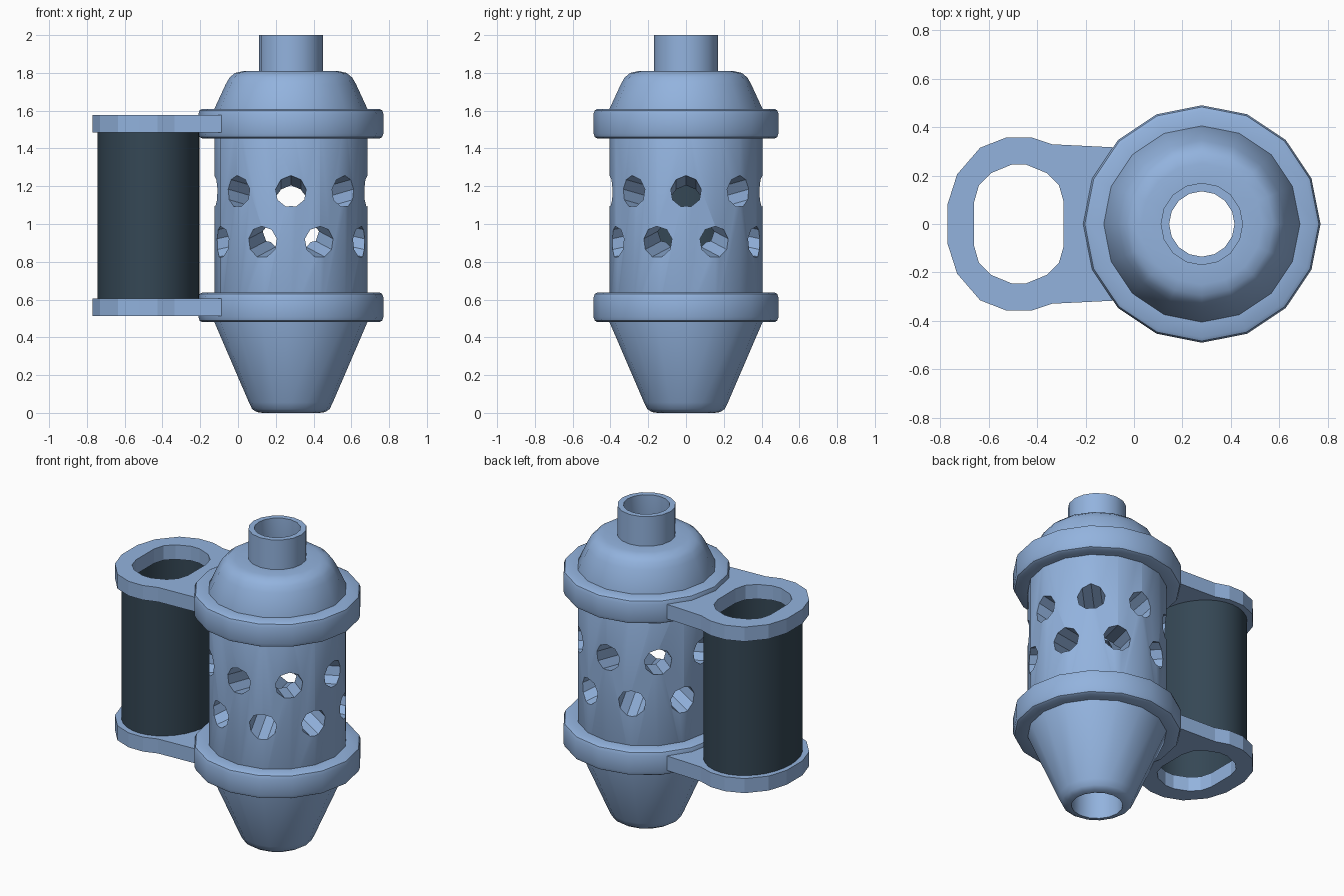
import bpy, bmesh
from math import cos, sin, pi, radians
from mathutils import Matrix, Vector

if "Cube" in bpy.data.objects:
    bpy.data.objects.remove(bpy.data.objects["Cube"])

BODY_X, GRIP_X, SIDES = 0.28, -0.475, 16


def material(name, rgb):
    mat = bpy.data.materials.new(name)
    mat.use_nodes = True
    mat.diffuse_color = (*rgb, 1)
    mat.node_tree.nodes["Principled BSDF"].inputs["Base Color"].default_value = (*rgb, 1)
    return mat


blue = material("steel blue", (0.29, 0.45, 0.73))
dark = material("dark slate", (0.035, 0.063, 0.09))


def finish(bm, name, mat):
    bmesh.ops.recalc_face_normals(bm, faces=bm.faces)
    mesh = bpy.data.meshes.new(name)
    bm.to_mesh(mesh)
    bm.free()
    mesh.materials.append(mat)
    obj = bpy.data.objects.new(name, mesh)
    bpy.context.collection.objects.link(obj)
    return obj


def activate(obj):
    bpy.ops.object.select_all(action="DESELECT")
    obj.select_set(True)
    bpy.context.view_layer.objects.active = obj


def smooth(obj):
    activate(obj)
    bpy.ops.object.shade_smooth_by_angle(angle=radians(32))


def loft(name, loops, mat):
    """Join closed loops of points into a ring-shaped solid."""
    bm = bmesh.new()
    rows = [[bm.verts.new(p) for p in loop] for loop in loops]
    for i, row in enumerate(rows):
        nxt = rows[(i + 1) % len(rows)]
        for j in range(len(row)):
            k = (j + 1) % len(row)
            bm.faces.new((row[j], row[k], nxt[k], nxt[j]))
    return finish(bm, name, mat)


def ellipse(x, rx, ry, z, n):
    return [(x + rx * cos(2 * pi * i / n), ry * sin(2 * pi * i / n), z) for i in range(n)]


def revolve(name, profile):
    return loft(name, [ellipse(BODY_X, r, r, z, SIDES) for r, z in profile], blue)


# Main body: cone, barrel, dome and neck around one bore
body = revolve("body", [
    (0.15, 0.0), (0.18, 0.004), (0.205, 0.02), (0.222, 0.055), (0.405, 0.48),
    (0.405, 1.61), (0.345, 1.74), (0.325, 1.775), (0.295, 1.8), (0.25, 1.81),
    (0.17, 1.81), (0.17, 2.0), (0.135, 2.0), (0.135, 1.75), (0.15, 1.7)])

# Two staggered rows of vent holes, both slanting towards the middle
bm = bmesh.new()
for z, phase, tilt in ((1.172, 0, 1), (0.905, pi / 8, -1)):
    for i in range(8):
        angle = -pi / 2 + phase + i * pi / 4
        place = (Matrix.Translation((BODY_X, 0, z)) @ Matrix.Rotation(angle, 4, "Z")
                 @ Matrix.Translation((0.4, 0, 0))
                 @ Matrix.Rotation(radians(-11.5 * tilt), 4, "Y")
                 @ Matrix.Rotation(-pi / 2, 4, "Y") @ Matrix.Translation((0, 0, 0.08)))
        # A corner of each nine-sided hole points up
        bmesh.ops.create_cone(bm, cap_ends=True, segments=9, radius1=0.082, radius2=0.082,
                              depth=0.44, matrix=place @ Matrix.Rotation(-pi / 2, 4, "Z"))
cutter = finish(bm, "vent_cutter", blue)
cutter.hide_render = True
mod = body.modifiers.new("vents", "BOOLEAN")
mod.operation, mod.solver, mod.use_self, mod.object = "DIFFERENCE", "EXACT", True, cutter
activate(body)
bpy.ops.object.modifier_apply(modifier=mod.name)
bpy.data.objects.remove(cutter)
smooth(body)

# Collars and grip brackets, top and bottom
outer = [(0.295, 0.08), (0.255, 0.205), (0.16, 0.315), (0.05, 0.358)]
inner = [(0.185, 0.09), (0.165, 0.16), (0.115, 0.21), (0.03, 0.245)]


def bracket_loop(quarter, z, tail):
    half = [(-x, y) for x, y in quarter]
    if tail:
        half += [(0.05, 0.358), (0.138, 0.329), (0.38, 0.317), (0.5, 0.31)]
    else:
        half += [(x, y) for x, y in reversed(quarter)]
    ring = half + [(x, -y) for x, y in reversed(half)]
    return [(GRIP_X + x, y, z) for x, y in ring]


for label, z, low in (("lower", 0.48, 0.513), ("upper", 1.452, 1.485)):
    smooth(revolve(label + "_collar", [
        (0.39, z), (0.468, z), (0.483, z + 0.008), (0.49, z + 0.028), (0.49, z + 0.13),
        (0.483, z + 0.15), (0.468, z + 0.158), (0.39, z + 0.158)]))
    high = low + 0.093
    loft(label + "_bracket", [bracket_loop(outer, low, True), bracket_loop(outer, high, True),
                              bracket_loop(inner, high, False), bracket_loop(inner, low, False)], blue)

# Hollow oval grip
smooth(loft("grip", [ellipse(GRIP_X, rx, ry, z, 32) for rx, ry, z in (
    (0.27, 0.325, 0.6), (0.27, 0.325, 1.49), (0.22, 0.275, 1.49), (0.22, 0.275, 0.6))], dark))
